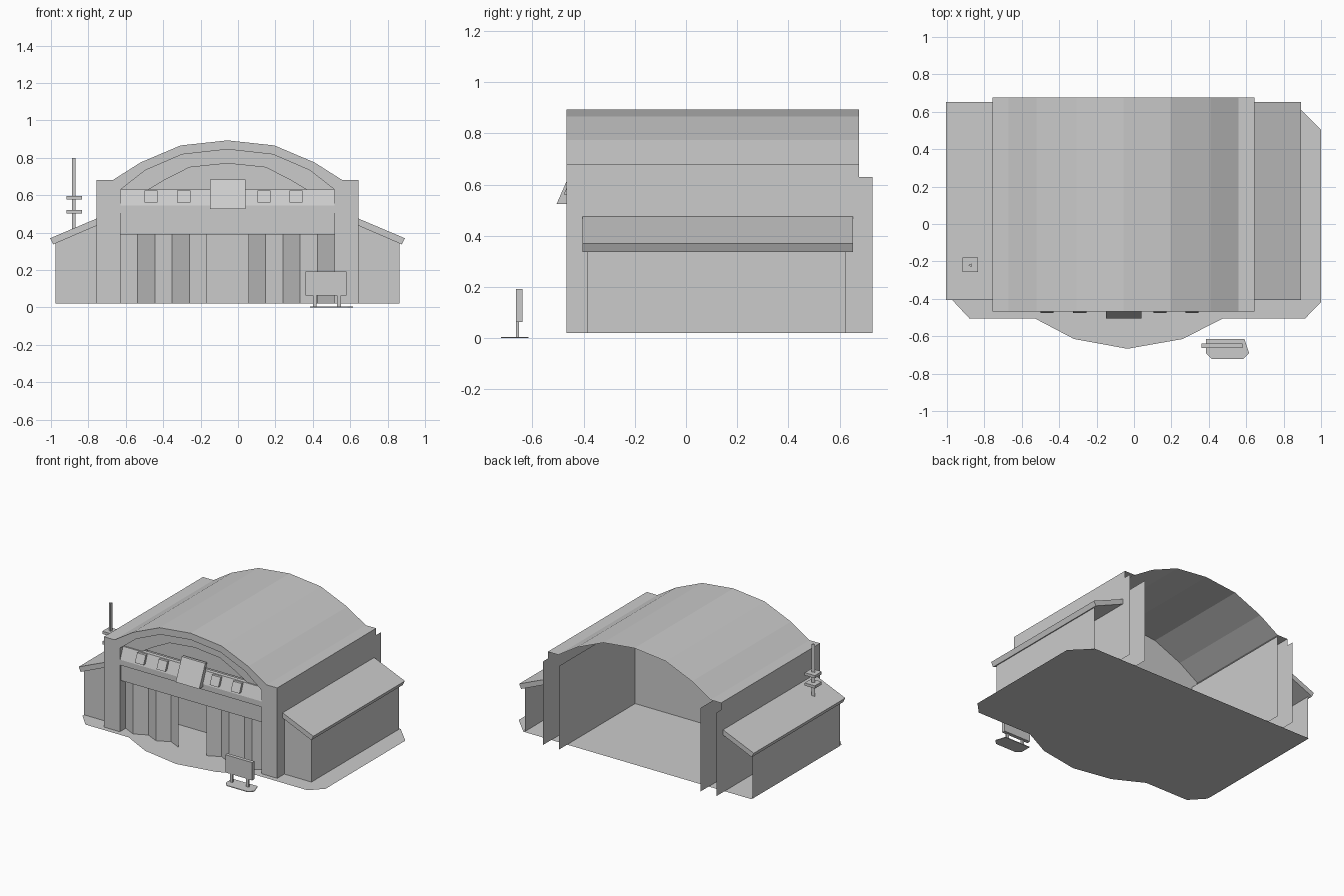
import bpy
import bmesh

old = bpy.data.objects.get("Cube")
if old:
    bpy.data.objects.remove(old, do_unlink=True)

GREY = (0.6, 0.6, 0.6, 1.0)
grey = bpy.data.materials.new("plain_grey")
grey.use_nodes = True
grey.diffuse_color = GREY
grey.node_tree.nodes["Principled BSDF"].inputs["Base Color"].default_value = GREY

CX = -0.056          # centre line of the building
FLOOR = 0.02
FRONT = -0.467
ROOF_BACK = 0.675
WALL_BACK = 0.728


def make(name, verts, faces, fix_normals=True):
    """One flat-shaded object from points and faces."""
    mesh = bpy.data.meshes.new(name)
    bm = bmesh.new()
    vs = [bm.verts.new(v) for v in verts]
    for f in faces:
        bm.faces.new([vs[i] for i in f])
    if fix_normals:
        bmesh.ops.recalc_face_normals(bm, faces=bm.faces)
    bm.to_mesh(mesh)
    bm.free()
    mesh.materials.append(grey)
    ob = bpy.data.objects.new(name, mesh)
    bpy.context.scene.collection.objects.link(ob)
    return ob


def panel(name, points):
    """A single flat polygon."""
    return make(name, points, [range(len(points))], False)


def strip(name, pts, y0, y1):
    """An open (x, z) line swept along y."""
    n = len(pts)
    verts = [(x, y, z) for y in (y0, y1) for x, z in pts]
    return make(name, verts, [(i, i + 1, n + i + 1, n + i) for i in range(n - 1)], False)


def ring(name, outer, inner, y):
    """A flat band between two (x, z) lines."""
    n = len(outer)
    verts = [(x, y, z) for x, z in outer + inner]
    return make(name, verts, [(n + i, n + i + 1, i + 1, i) for i in range(n - 1)], False)


def prism(name, section, lo, hi, place):
    """A closed section between lo and hi; place maps (a, b, t) to a point."""
    n = len(section)
    verts = [place(a, b, t) for t in (lo, hi) for a, b in section]
    faces = [range(n), range(n, 2 * n)]
    faces += [(i, (i + 1) % n, n + (i + 1) % n, n + i) for i in range(n)]
    return make(name, verts, faces)


def along_x(a, b, t):
    return (t, a, b)


def along_y(a, b, t):
    return (a, t, b)


def along_z(a, b, t):
    return (a, b, t)


def box(name, x0, x1, y0, y1, z0, z1):
    return prism(name, [(x0, y0), (x1, y0), (x1, y1), (x0, y1)], z0, z1, along_z)


def arch(half):
    """Mirror half an arch, given from the foot to the crown."""
    left = [(CX - x, z) for x, z in half]
    right = [(CX + x, z) for x, z in reversed(half[:-1])]
    return left + right


# Paved ground
panel("ground", [(x, y, FLOOR) for x, y in [
    (-0.973, -0.405), (-0.88, -0.505), (-0.53, -0.505), (-0.32, -0.615),
    (-0.035, -0.667), (0.26, -0.615), (0.475, -0.505), (0.915, -0.505),
    (1, -0.417), (1, 0.503), (0.87, 0.635), (-0.973, 0.635)]])

# Vaulted roof, stepped front arch and gable
roof = arch([(0.615, 0.68), (0.465, 0.775), (0.251, 0.866), (0, 0.893)])
rim = arch([(0.572, 0.63), (0.44, 0.733), (0.243, 0.818), (0, 0.845)])
light = arch([(0.422, 0.63), (0.33, 0.685), (0.203, 0.749), (0, 0.77)])
strip("vault_roof", roof, FRONT, ROOF_BACK)
ring("front_arch", roof, rim, FRONT)
strip("arch_reveal", rim, FRONT, -0.42)
ring("gable", rim, light, -0.42)
strip("gable_window_reveal", light, -0.42, -0.39)
panel("gable_window", [(x, -0.39, z) for x, z in light])
panel("inner_partition", [(x, -0.15, z) for x, z in
                          [(CX - 0.572, FLOOR)] + roof + [(CX + 0.572, FLOOR)]])

for side, s in (("left", 1), ("right", -1)):
    def X(v):
        return CX + s * v

    # Long double side walls with a flat ledge on top
    panel(side + "_pillar_front", [(X(x), FRONT, z) for x, z in [
        (0.572, FLOOR), (0.70, FLOOR), (0.70, 0.68), (0.615, 0.68), (0.572, 0.63)]])
    panel(side + "_outer_wall", [(X(0.70), y, z) for y, z in [
        (FRONT, FLOOR), (WALL_BACK, FLOOR), (WALL_BACK, 0.63),
        (ROOF_BACK, 0.63), (ROOF_BACK, 0.68), (FRONT, 0.68)]])
    panel(side + "_inner_wall", [(X(0.572), y, z) for y, z in [
        (FRONT, FLOOR), (WALL_BACK, FLOOR), (WALL_BACK, 0.63), (FRONT, 0.63)]])
    strip(side + "_wall_ledge", [(X(0.70), 0.68), (X(0.615), 0.68)], FRONT, ROOF_BACK)

    # Lean-to annex, open at the back
    panel(side + "_annex_wall", [(X(0.919), y, z) for y, z in [
        (-0.385, FLOOR), (0.625, FLOOR), (0.625, 0.355), (-0.385, 0.355)]])
    panel(side + "_annex_front", [(X(x), -0.385, z) for x, z in [
        (0.70, FLOOR), (0.919, FLOOR), (0.919, 0.355), (0.70, 0.45)]])
    prism(side + "_annex_roof", [(X(0.70), 0.475), (X(0.948), 0.37), (X(0.932), 0.337),
                                 (X(0.70), 0.437)], -0.405, 0.652, along_y)

    # Folding doors
    step = 0.092
    folds = [(X(0.572 - i * step), -0.445 if i % 2 else -0.40) for i in range(6)]
    verts = [(x, y, z) for z in (FLOOR, 0.395) for x, y in folds]
    make(side + "_folding_door", verts,
         [(i, i + 1, i + 7, i + 6)[::-s] for i in range(5)], False)

# Beam over the doors and the sloped fascia above it
X0, X1 = CX - 0.572, CX + 0.572
box("door_beam", X0, X1, -0.455, -0.40, 0.39, 0.505)
prism("fascia", [(-0.463, 0.505), (-0.463, 0.545), (-0.43, 0.63),
                 (-0.40, 0.63), (-0.40, 0.505)], X0, X1, along_x)
prism("centre_plaque", [(-0.505, 0.525), (-0.435, 0.685), (-0.415, 0.685),
                        (-0.46, 0.525)], -0.15, 0.04, along_x)
for i, x in enumerate((-0.465, -0.29, 0.14, 0.31)):
    prism("fascia_panel_%d" % (i + 1), [(-0.477, 0.562), (-0.45, 0.625), (-0.43, 0.625),
                                        (-0.455, 0.562)], x - 0.035, x + 0.035, along_x)

# Mast with two cross plates
prism("mast", [(-0.887, -0.22), (-0.868, -0.23), (-0.868, -0.21)], 0.41, 0.80, along_z)
for name, z in (("upper", 0.577), ("lower", 0.502)):
    box(name + "_mast_plate", -0.917, -0.835, -0.257, -0.178, z, z + 0.02)

# Free-standing board in front
box("board", 0.362, 0.58, -0.664, -0.638, 0.063, 0.193)
for i, x in enumerate((0.40, 0.53)):
    box("board_post_%d" % (i + 1), x, x + 0.02, -0.664, -0.653, 0.003, 0.07)
prism("board_base", [(0.385, -0.615), (0.59, -0.615), (0.615, -0.69), (0.585, -0.722),
                     (0.415, -0.722), (0.385, -0.69)], 0, 0.005, along_z)
